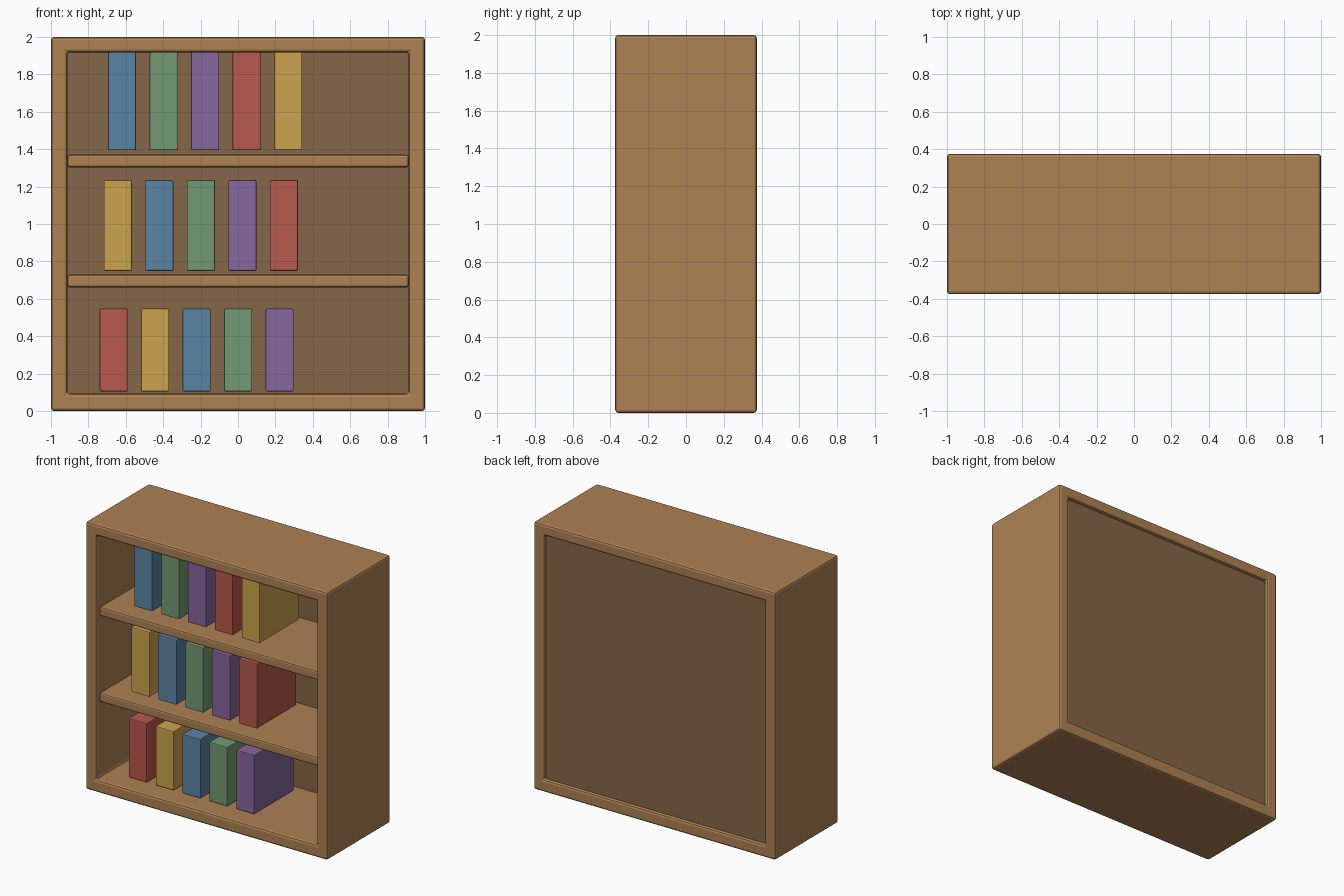
import bpy
import bmesh

cube = bpy.data.objects.get("Cube")
if cube:
    bpy.data.objects.remove(cube, do_unlink=True)


def material(name, rgb):
    mat = bpy.data.materials.new(name)
    mat.use_nodes = True
    color = (*rgb, 1)
    mat.diffuse_color = color
    bsdf = next(n for n in mat.node_tree.nodes if n.type == 'BSDF_PRINCIPLED')
    bsdf.inputs["Base Color"].default_value = color
    return mat


wood = material("oak wood", (0.42, 0.22, 0.088))
dark_wood = material("dark wood", (0.235, 0.132, 0.066))
red = material("red cover", (0.48, 0.10, 0.073))
yellow = material("yellow cover", (0.60, 0.37, 0.075))
blue = material("blue cover", (0.104, 0.23, 0.37))
green = material("green cover", (0.172, 0.32, 0.172))
purple = material("purple cover", (0.245, 0.135, 0.345))


def finish(name, bm, mat, bevel):
    """Turn a bmesh into an object with softly rounded edges."""
    bmesh.ops.recalc_face_normals(bm, faces=bm.faces)
    mesh = bpy.data.meshes.new(name)
    bm.to_mesh(mesh)
    bm.free()
    mesh.materials.append(mat)
    obj = bpy.data.objects.new(name, mesh)
    bpy.context.collection.objects.link(obj)
    if bevel:
        mod = obj.modifiers.new("rounded edges", 'BEVEL')
        mod.width = bevel
        mod.segments = 2
        mod.limit_method = 'ANGLE'
    return obj


def box(name, x, y, z, mat, bevel=0.0):
    """Box given by its (min, max) range on each axis."""
    bm = bmesh.new()
    bmesh.ops.create_cube(bm, size=1)
    for v in bm.verts:
        for axis, (low, high) in enumerate((x, y, z)):
            v.co[axis] = high if v.co[axis] > 0 else low
    return finish(name, bm, mat, bevel)


# Outer case: a square ring extruded front to back
half_depth = 0.375
inner = 0.912
bm = bmesh.new()
corners = ((-1, -1), (1, -1), (1, 1), (-1, 1))
rings = [[bm.verts.new((sx * r, -half_depth, 1.005 * (r < 1) + (r == 1) + sz * r))
          for sx, sz in corners] for r in (1, inner)]
faces = []
for i in range(4):
    j = (i + 1) % 4
    faces.append(bm.faces.new((rings[0][i], rings[0][j], rings[1][j], rings[1][i])))
extruded = bmesh.ops.extrude_face_region(bm, geom=faces, use_keep_orig=True)
for v in extruded["geom"]:
    if isinstance(v, bmesh.types.BMVert):
        v.co.y = half_depth
finish("case", bm, wood, 0.016)

# Back panel, set slightly into the case
box("back_panel", (-inner, inner), (0.31, 0.35), (0.09, 1.92), dark_wood)

# Shelves
for name, z in (("lower_shelf", 0.695), ("upper_shelf", 1.337)):
    box(name, (-inner, inner), (-0.335, 0.315), (z - 0.034, z + 0.034), wood, 0.012)

# Books: each row is taller, shifted right and starts one colour later
covers = [("red", red), ("yellow", yellow), ("blue", blue),
          ("green", green), ("purple", purple)]
for row, (bottom, top) in enumerate(((0.105, 0.547), (0.75, 1.235), (1.395, 1.923))):
    for i in range(5):
        color, mat = covers[(i + (0, 1, 2)[row]) % 5 if row != 1 else (i + 1) % 5]
        x = -0.665 + 0.222 * i + 0.0225 * row
        box(f"{color}_book_row_{row + 1}", (x - 0.075, x + 0.075), (-0.235, 0.232),
            (bottom, top), mat, 0.006)
